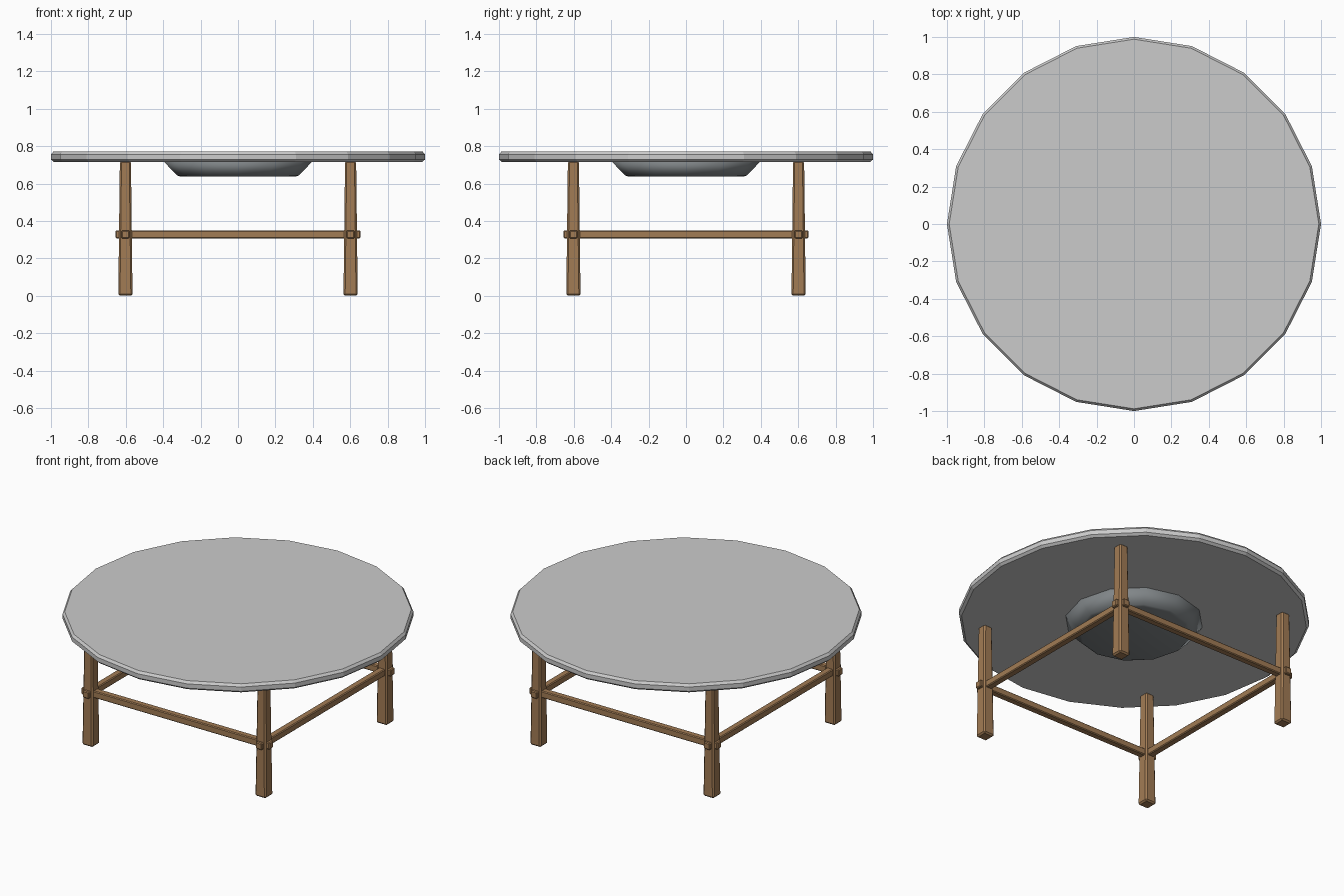
import bpy, bmesh, math

if "Cube" in bpy.data.objects:
    bpy.data.objects.remove(bpy.data.objects["Cube"])

wood = bpy.data.materials.new("wood")
wood.diffuse_color = (0.36, 0.2, 0.09, 1)
wood.use_nodes = True
wood.node_tree.nodes["Principled BSDF"].inputs["Base Color"].default_value = wood.diffuse_color
dark = bpy.data.materials.new("dark_metal")
dark.diffuse_color = (0.22, 0.24, 0.25, 1)
dark.use_nodes = True
dark.node_tree.nodes["Principled BSDF"].inputs["Base Color"].default_value = dark.diffuse_color


def lathe(name, profile, sides):
    """Closed solid from (radius, z) rings listed bottom to top."""
    bm = bmesh.new()
    rings = [[bm.verts.new((r * math.cos(2 * math.pi * i / sides),
                            r * math.sin(2 * math.pi * i / sides), z))
              for i in range(sides)] for r, z in profile]
    for a, b in zip(rings, rings[1:]):
        for i in range(sides):
            j = (i + 1) % sides
            bm.faces.new((a[i], a[j], b[j], b[i]))
    bm.faces.new(rings[0][::-1])
    bm.faces.new(rings[-1])
    return finish(bm, name)


def finish(bm, name, mat=None):
    me = bpy.data.meshes.new(name)
    bm.to_mesh(me)
    bm.free()
    ob = bpy.data.objects.new(name, me)
    bpy.context.collection.objects.link(ob)
    if mat:
        me.materials.append(mat)
    return ob


def beam(name, center, size, bevel, taper=1.0):
    """Chamfered box, optionally narrower at the top."""
    bm = bmesh.new()
    bmesh.ops.create_cube(bm, size=1)
    for v in bm.verts:
        k = taper if v.co.z > 0 else 1
        v.co = [c + s * o * f for c, s, o, f in zip(center, size, v.co, (k, k, 1))]
    bmesh.ops.bevel(bm, geom=bm.edges[:], offset=bevel, segments=1,
                    profile=0.5, affect='EDGES')
    return finish(bm, name, wood)


# round chamfered top
lathe("table_top", [(0.985, 0.715), (1, 0.728), (1, 0.755), (0.988, 0.77)], 20)

# shallow bowl under the top
bowl = lathe("under_bowl", [(0.31, 0.638), (0.325, 0.643), (0.4, 0.72)], 12)
bowl.data.materials.append(dark)
for p in bowl.data.polygons:
    p.use_smooth = True

# four tapered legs
P = 0.602
for sx, fx in ((-1, "left"), (1, "right")):
    for sy, fy in ((-1, "front"), (1, "back")):
        beam(f"{fy}_{fx}_leg", (sx * P, sy * P, 0.36), (0.076, 0.076, 0.72), 0.009, 0.78)

# stretchers running through the legs
Z = 0.328
for s, fx, fy in ((-1, "left", "front"), (1, "right", "back")):
    beam(f"{fy}_stretcher", (0, s * P, Z), (1.31, 0.043, 0.043), 0.005)
    beam(f"{fx}_stretcher", (s * P, 0, Z), (0.043, 1.31, 0.043), 0.005)
